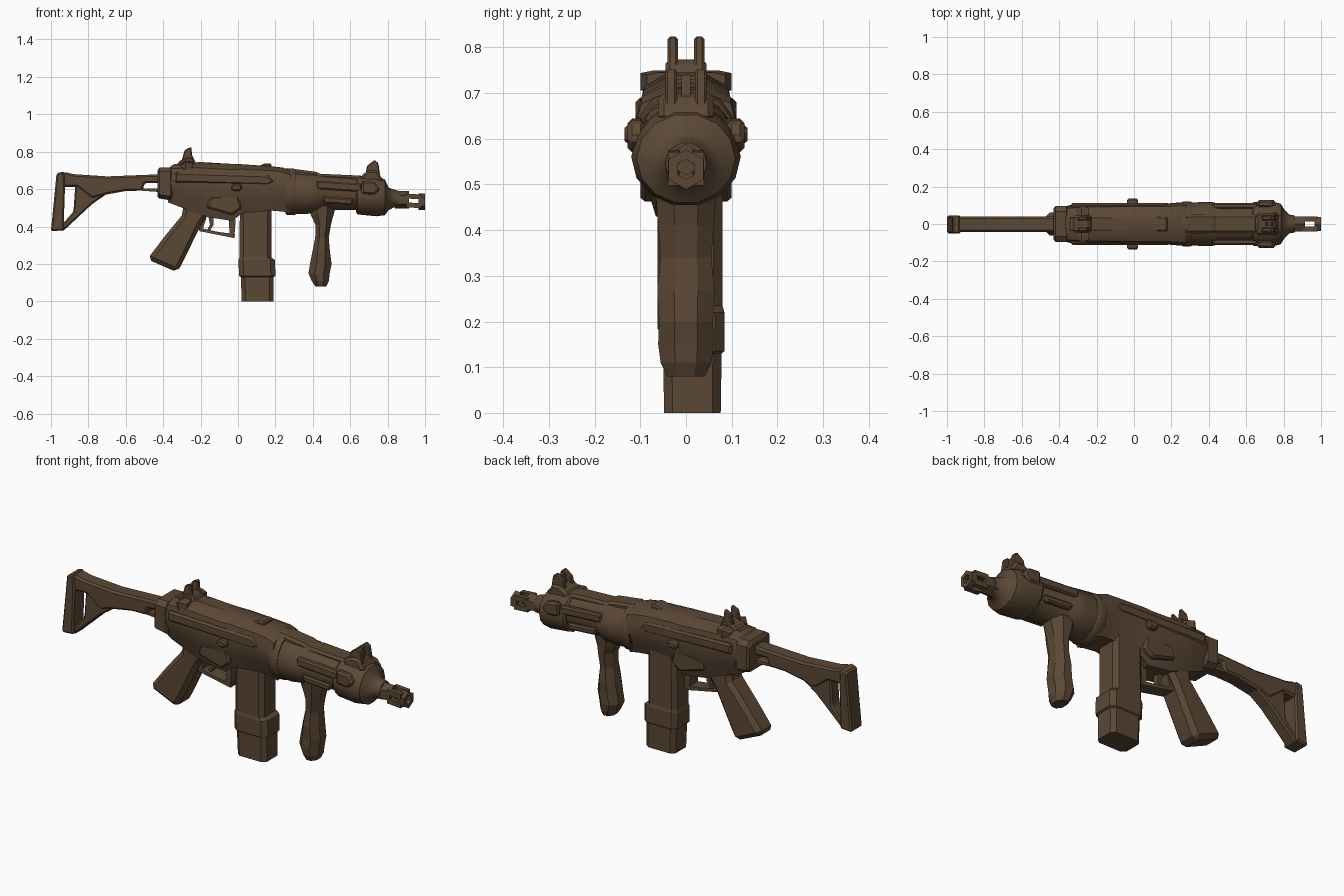
import bpy, bmesh, math

brown = bpy.data.materials.new("dark brown")
brown.diffuse_color = (0.105, 0.064, 0.036, 1)


def finish(name, bm, bevel=0.0):
    bmesh.ops.recalc_face_normals(bm, faces=bm.faces)
    me = bpy.data.meshes.new(name)
    bm.to_mesh(me)
    bm.free()
    me.materials.append(brown)
    ob = bpy.data.objects.new(name, me)
    bpy.context.collection.objects.link(ob)
    if bevel:
        m = ob.modifiers.new("bevel", 'BEVEL')
        m.width, m.segments, m.limit_method = bevel, 1, 'ANGLE'
    return ob


def prism(name, pts, y0, y1, bevel=0.0):
    """Side outline in x,z extruded from y0 to y1."""
    bm = bmesh.new()
    a = [bm.verts.new((x, y0, z)) for x, z in pts]
    b = [bm.verts.new((x, y1, z)) for x, z in pts]
    n = len(pts)
    bm.faces.new(a)
    bm.faces.new(b)
    for i in range(n):
        j = (i + 1) % n
        bm.faces.new((a[i], a[j], b[j], b[i]))
    return finish(name, bm, bevel)


def loft(name, profile, stations, axis='x', closed=False):
    """Unit profile (u,v) swept through stations.
    x axis: (x, z bottom, z top, y half width); z axis: (z, x min, x max, y half width)."""
    bm = bmesh.new()
    rings = []
    for p, lo, hi, w in stations:
        ring = []
        for u, v in profile:
            q = lo + (hi - lo) * (v + 1) / 2
            ring.append(bm.verts.new((p, u * w, q) if axis == 'x' else (q, u * w, p)))
        rings.append(ring)
    n = len(profile)
    pairs = list(zip(rings, rings[1:]))
    if closed:
        pairs.append((rings[-1], rings[0]))
    else:
        bm.faces.new(rings[0])
        bm.faces.new(rings[-1])
    for r, s in pairs:
        for i in range(n):
            j = (i + 1) % n
            bm.faces.new((r[i], r[j], s[j], s[i]))
    return finish(name, bm)


def circle(n, off=0.0):
    return [(math.sin(2 * math.pi * (i + off) / n), math.cos(2 * math.pi * (i + off) / n))
            for i in range(n)]


def smooth(ob):
    bpy.ops.object.select_all(action='DESELECT')
    ob.select_set(True)
    bpy.context.view_layer.objects.active = ob
    bpy.ops.object.shade_smooth_by_angle(angle=math.radians(40))


ROUND = circle(14, 0.5)
half = [(0.4, 1), (0.85, 0.8), (0.95, 0.45), (1, 0.1), (0.85, -0.4), (0.6, -1)]
BODY = half + [(-u, v) for u, v in reversed(half)]
box = [(1, 0.75), (1, -0.75), (0.7, -1)]
BOX = box + [(-u, v) for u, v in reversed(box)] + [(-0.7, 1), (0.7, 1)]

# Skeleton stock: butt bar, diagonal strut and top beam around the open window
prism("stock_butt", [(-1, .375), (-.97, .685), (-.93, .695), (-.925, .61), (-.932, .41), (-.93, .38)],
      -.05, .045, .008)
prism("stock_strut", [(-.95, .375), (-.93, .38), (-.78, .52), (-.70, .575), (-.76, .63),
                      (-.87, .62), (-.88, .48), (-.94, .41)], -.035, .035, .008)
prism("stock_top_beam", [(-.96, .61), (-.96, .69), (-.92, .69), (-.88, .68), (-.70, .668), (-.40, .68),
                         (-.40, .632), (-.50, .632), (-.51, .592), (-.60, .59), (-.71, .57),
                         (-.78, .55), (-.86, .612)], -.042, .04, .01)
prism("stock_lower_rail", [(-.52, .592), (-.52, .605), (-.40, .602), (-.40, .583)], -.03, .03)

# Receiver and its rear collar
loft("rear_collar", BOX, [(-.43, .56, .70, .085), (-.42, .55, .715, .095), (-.36, .54, .715, .095),
                          (-.35, .56, .70, .085)])
smooth(loft("receiver", BODY, [
    (-.375, .53, .705, .088), (-.35, .52, .73, .1), (-.22, .47, .742, .108), (-.16, .45, .74, .108),
    (-.03, .43, .735, .11), (.02, .47, .733, .11), (.18, .485, .722, .11), (.24, .48, .715, .115),
    (.28, .47, .70, .115)]))
prism("top_rail", [(-.35, .71), (-.35, .732), (-.2, .745), (.12, .725), (.14, .738), (.18, .738),
                   (.18, .69)], -.04, .04, .008)
for s in (-1, 1):
    side = "left" if s > 0 else "right"
    # Side panels, knobs, handguard strips
    prism(side + "_upper_panel", [(-.34, .635), (-.34, .69), (.16, .675), (.2, .64), (.16, .62)],
          s * .07, s * .111, .01)
    prism(side + "_lower_panel", [(-.17, .50), (-.15, .56), (0, .57), (.02, .5), (-.03, .46)],
          s * .05, s * .1, .01)
    prism(side + "_knob", [(-.04, .60), (-.03, .625), (0, .632), (.025, .62), (.015, .592), (-.02, .588)],
          s * .09, s * .135, .008)
    prism(side + "_guard_strip", [(.42, .60), (.42, .645), (.66, .63), (.66, .585)],
          s * .08, s * .113, .008)
    prism(side + "_guard_vent", [(.46, .525), (.45, .56), (.62, .548), (.61, .515)],
          s * .08, s * .11, .008)
    prism(side + "_front_lug", [(.66, .575), (.66, .645), (.73, .64), (.76, .60), (.73, .57)],
          s * .09, s * .128, .01)
    # Sight ears and wings
    prism(side + "_rear_sight_ear", [(-.31, .72), (-.285, .81), (-.25, .826), (-.245, .78), (-.22, .73)],
          s * .018, s * .04, .005)
    prism(side + "_front_sight_ear", [(.675, .65), (.69, .725), (.73, .755), (.75, .74), (.765, .64)],
          s * .02, s * .045, .005)
    loft(side + "_rear_sight_wing", BOX, [(-.31, .70, .73, .07), (-.28, .70, .75, .1), (-.24, .70, .745, .085)])

# Sight bases
prism("rear_sight_base", [(-.335, .71), (-.32, .745), (-.27, .775), (-.24, .77), (-.21, .71)], -.045, .045, .01)
prism("front_sight_base", [(.64, .62), (.66, .675), (.70, .70), (.745, .70), (.78, .64)], -.06, .06, .012)
prism("front_sight_post", [(.70, .69), (.715, .74), (.735, .74), (.745, .69)], -.01, .01)

# Rounded handguard, clamp band and front cap
smooth(loft("handguard", ROUND, [(.25, .48, .705, .113), (.29, .465, .70, .113), (.37, .465, .69, .118),
                                 (.43, .475, .688, .116), (.45, .485, .682, .104), (.66, .485, .665, .1)]))
prism("guard_top_ridge", [(.26, .67), (.27, .712), (.42, .692), (.44, .682), (.66, .672), (.66, .64)],
      -.05, .05, .012)
smooth(loft("clamp_band", ROUND, [(.255, .463, .712, .116), (.265, .458, .715, .12),
                                  (.30, .457, .712, .12), (.31, .463, .705, .116)]))
smooth(loft("front_cap", ROUND, [(.63, .475, .665, .108), (.64, .462, .675, .118), (.74, .452, .67, .12),
                                 (.785, .458, .655, .108), (.805, .485, .61, .075),
                                 (.83, .50, .60, .05), (.86, .50, .592, .045)]))

# Slotted muzzle: two rings joined by bars
HEX = circle(6)


def tube(name, x0, x1, zc, R, r):
    loft(name, HEX, [(x0, zc - R, zc + R, R), (x1, zc - R, zc + R, R),
                     (x1, zc - r, zc + r, r), (x0, zc - r, zc + r, r)], closed=True)


tube("muzzle_rear_ring", .84, .915, .543, .046, .022)
tube("muzzle_front_ring", .965, 1.0, .533, .044, .022)
for z in (.513, .56):
    for y in (-.026, .026):
        prism("muzzle_bar", [(.90, z - .01), (.90, z + .016), (.98, z + .011), (.98, z - .015)],
              y - .013, y + .013)

# Pistol grip
prism("pistol_grip", [(-.29, .52), (-.30, .46), (-.39, .35), (-.485, .225), (-.325, .155), (-.295, .21),
                      (-.20, .405), (-.15, .48)], -.062, .062, .022)

# Trigger guard and trigger
prism("guard_bottom_bar", [(-.215, .395), (-.205, .375), (-.02, .338), (-.015, .36), (-.10, .37)], -.035, .035)
prism("guard_front_bar", [(-.05, .45), (-.045, .36), (-.02, .338), (-.012, .44)], -.035, .035)
prism("guard_rear_bar", [(-.20, .45), (-.215, .39), (-.19, .38), (-.168, .45)], -.035, .035)
prism("trigger", [(-.16, .46), (-.15, .41), (-.165, .38), (-.15, .378), (-.13, .41), (-.13, .46)], -.015, .015)

# Magazine with a banded lower section, set slightly off centre
magazine = loft("magazine", BOX, [(0, .02, .19, .062), (.13, .015, .19, .064), (.135, .005, .2, .07),
                                  (.22, .003, .198, .07), (.235, .008, .178, .066), (.52, .01, .178, .066)],
                axis='z')
magazine.location.y = .014

# Faceted foregrip
loft("foregrip", circle(8, 0.5), [
    (.08, .41, .475, .045), (.11, .39, .49, .06), (.15, .372, .495, .066), (.20, .38, .505, .064),
    (.27, .395, .495, .068), (.34, .41, .488, .06), (.41, .41, .50, .066), (.46, .385, .515, .07),
    (.51, .37, .53, .075)], axis='z')
